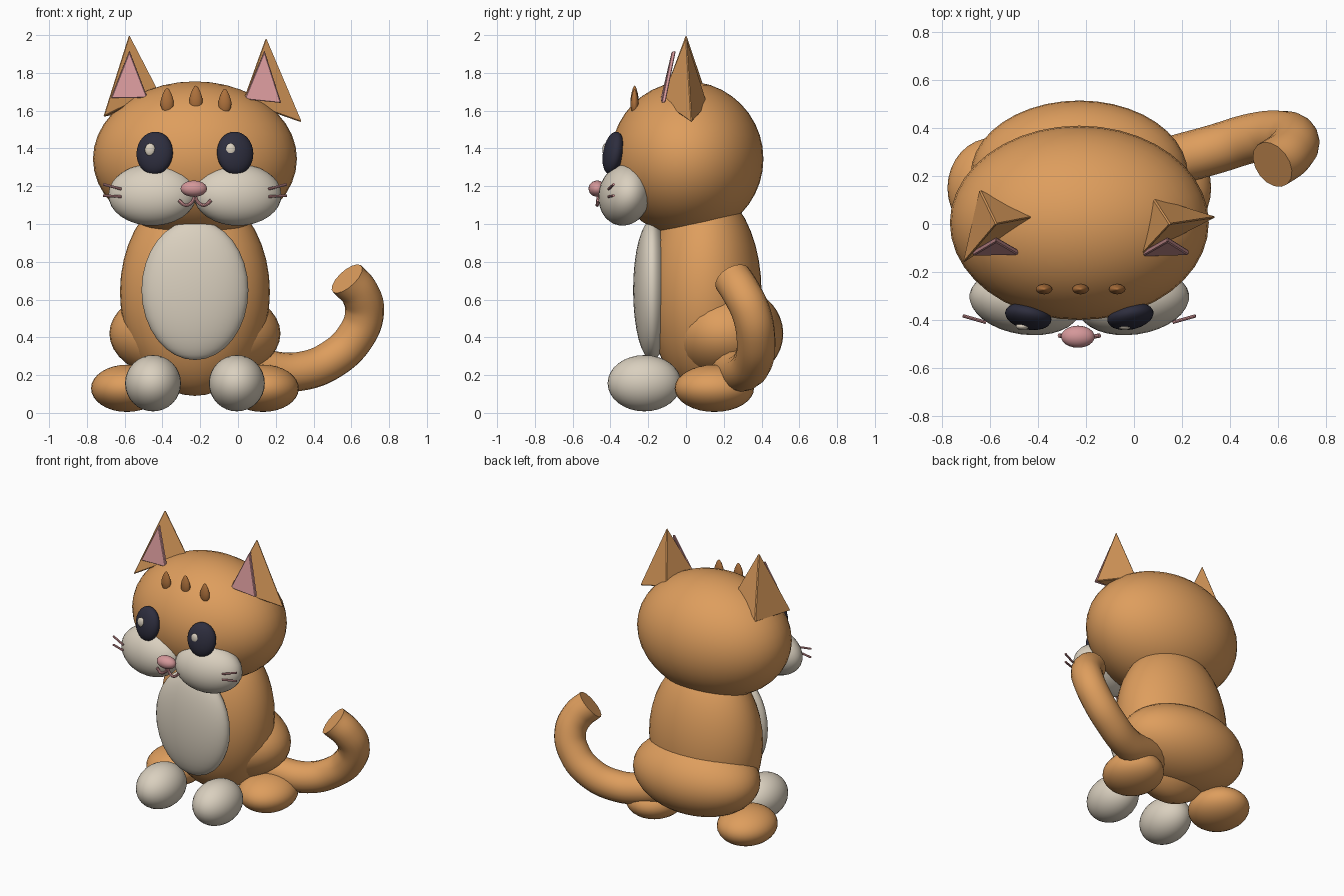
import bpy, bmesh, math
from mathutils import Vector

if "Cube" in bpy.data.objects:
    bpy.data.objects.remove(bpy.data.objects["Cube"])

CX = -0.228  # symmetry line of the sitting body


def material(name, rgb):
    m = bpy.data.materials.new(name)
    m.diffuse_color = (*rgb, 1.0)
    m.use_nodes = True
    m.node_tree.nodes["Principled BSDF"].inputs["Base Color"].default_value = m.diffuse_color
    return m


ORANGE = material("orange_fur", (0.73, 0.34, 0.11))
CREAM = material("cream_fur", (0.70, 0.63, 0.52))
DARK = material("eye_dark", (0.027, 0.027, 0.048))
PINK = material("pink_skin", (0.66, 0.31, 0.32))
BROWN = material("brown_stripe", (0.42, 0.165, 0.045))


def finish(obj, name, mat, smooth=True):
    obj.name = name
    obj.data.materials.clear()
    obj.data.materials.append(mat)
    if smooth:
        bpy.ops.object.select_all(action='DESELECT')
        obj.select_set(True)
        bpy.context.view_layer.objects.active = obj
        bpy.ops.object.shade_smooth_by_angle(angle=math.radians(40))
    return obj


def ball(name, loc, radii, mat, rot=(0, 0, 0), seg=32):
    bpy.ops.mesh.primitive_uv_sphere_add(segments=seg, ring_count=seg // 2, location=loc,
                                         rotation=[math.radians(a) for a in rot])
    obj = bpy.context.object
    obj.scale = radii
    return finish(obj, name, mat)


def tube(name, points, radius, mat, sides=2):
    cu = bpy.data.curves.new(name, 'CURVE')
    cu.dimensions = '3D'
    cu.bevel_depth = radius
    cu.bevel_resolution = sides
    cu.resolution_u = 8
    cu.use_fill_caps = True
    sp = cu.splines.new('BEZIER')
    sp.bezier_points.add(len(points) - 1)
    for bp, p in zip(sp.bezier_points, points):
        bp.co = p
        bp.handle_left_type = bp.handle_right_type = 'AUTO'
    obj = bpy.data.objects.new(name, cu)
    bpy.context.collection.objects.link(obj)
    bpy.ops.object.select_all(action='DESELECT')
    obj.select_set(True)
    bpy.context.view_layer.objects.active = obj
    bpy.ops.object.convert(target='MESH')
    return finish(bpy.context.object, name, mat)


def hull(name, points, mat, bevel):
    bm = bmesh.new()
    for p in points:
        bm.verts.new(p)
    bmesh.ops.convex_hull(bm, input=bm.verts[:])
    bmesh.ops.recalc_face_normals(bm, faces=bm.faces[:])
    bmesh.ops.dissolve_limit(bm, angle_limit=0.02, verts=bm.verts[:], edges=bm.edges[:])
    bmesh.ops.bevel(bm, geom=bm.edges[:], offset=bevel, segments=1, affect='EDGES')
    me = bpy.data.meshes.new(name)
    bm.to_mesh(me)
    bm.free()
    obj = bpy.data.objects.new(name, me)
    bpy.context.collection.objects.link(obj)
    return finish(obj, name, mat, smooth=False)


# Head, torso and hips
ball("head", (CX, 0.005, 1.345), (0.54, 0.405, 0.41), ORANGE, seg=40)
ball("torso", (CX, 0.10, 0.64), (0.397, 0.30, 0.55), ORANGE, seg=40)
ball("hips", (CX, 0.205, 0.42), (0.453, 0.31, 0.265), ORANGE, seg=40)
ball("belly_patch", (CX, -0.18, 0.65), (0.283, 0.10, 0.37), CREAM)

# Parts repeated on each side
for s, side in ((-1, "left"), (1, "right")):
    ball(side + "_front_paw", (CX + s * 0.222, -0.22, 0.157), (0.148, 0.195, 0.149), CREAM)
    ball(side + "_hind_foot", (CX + s * 0.36, 0.15, 0.13), (0.19, 0.21, 0.125), ORANGE)
    ball(side + "_cheek", (CX + s * 0.225, -0.325, 1.155), (0.235, 0.135, 0.165), CREAM,
         rot=(-12, 0, s * 8))
    ball(side + "_eye", (CX + s * 0.213, -0.385, 1.375), (0.098, 0.052, 0.115), DARK,
         rot=(-10, 0, s * 12))
    ball(side + "_eye_glint", (CX + s * 0.213 - 0.024, -0.427, 1.393), (0.028, 0.016, 0.034),
         CREAM, seg=16)
    # Whiskers
    for k, (z0, z1) in enumerate(((1.185, 1.21), (1.145, 1.15), (1.12, 1.105))):
        if k == 2:
            continue
        tube(f"{side}_whisker_{k}", [(CX + s * 0.39, -0.41, z0), (CX + s * 0.485, -0.383, z1)],
             0.007, PINK)
    # Half of the mouth
    tube(side + "_mouth", [(CX + s * 0.002, -0.465, 1.142), (CX + s * 0.02, -0.468, 1.112),
                           (CX + s * 0.05, -0.47, 1.10), (CX + s * 0.085, -0.465, 1.125)],
         0.009, PINK)

# Nose
ball("nose", (CX - 0.006, -0.47, 1.187), (0.07, 0.046, 0.043), PINK, seg=24)

# Teardrop forehead stripes, narrowed toward the top
for i, (x, z) in enumerate(((-0.375, 1.652), (-0.223, 1.665), (-0.07, 1.648))):
    stripe = ball(f"forehead_stripe_{i}", (x, -0.272, z), (0.037, 0.023, 0.068), BROWN, seg=16)
    for v in stripe.data.vertices:
        f = 1.0 - 0.35 * max(0.0, v.co.z + 0.2)
        v.co.x *= f
        v.co.y *= f

# Three-sided ears
hull("left_ear", [(-0.575, 0, 2.01), (-0.715, -0.165, 1.565), (-0.42, 0.03, 1.71),
                  (-0.645, 0.145, 1.58)], ORANGE, 0.006)
hull("right_ear", [(0.15, 0, 1.995), (0.025, -0.135, 1.65), (0.345, 0.03, 1.535),
                   (0.075, 0.115, 1.63)], ORANGE, 0.006)

# Thin inner ear wedges
for name, tri in (("left_inner_ear", ((-0.575, -0.075, 1.915), (-0.672, -0.132, 1.665), (-0.48, -0.13, 1.668))),
                  ("right_inner_ear", ((0.14, -0.075, 1.915), (0.035, -0.135, 1.66), (0.228, -0.13, 1.64)))):
    back = Vector((0, 0.022, 0.005))
    hull(name, [Vector(p) for p in tri] + [Vector(p) + back for p in tri], PINK, 0.004)

# Curled tail with a flat end
tube("tail", [(0.0, 0.21, 0.27), (0.15, 0.26, 0.23), (0.33, 0.31, 0.22), (0.5, 0.36, 0.285),
              (0.62, 0.37, 0.4), (0.67, 0.345, 0.53), (0.645, 0.295, 0.635), (0.577, 0.248, 0.71)],
     0.103, ORANGE, sides=6)
